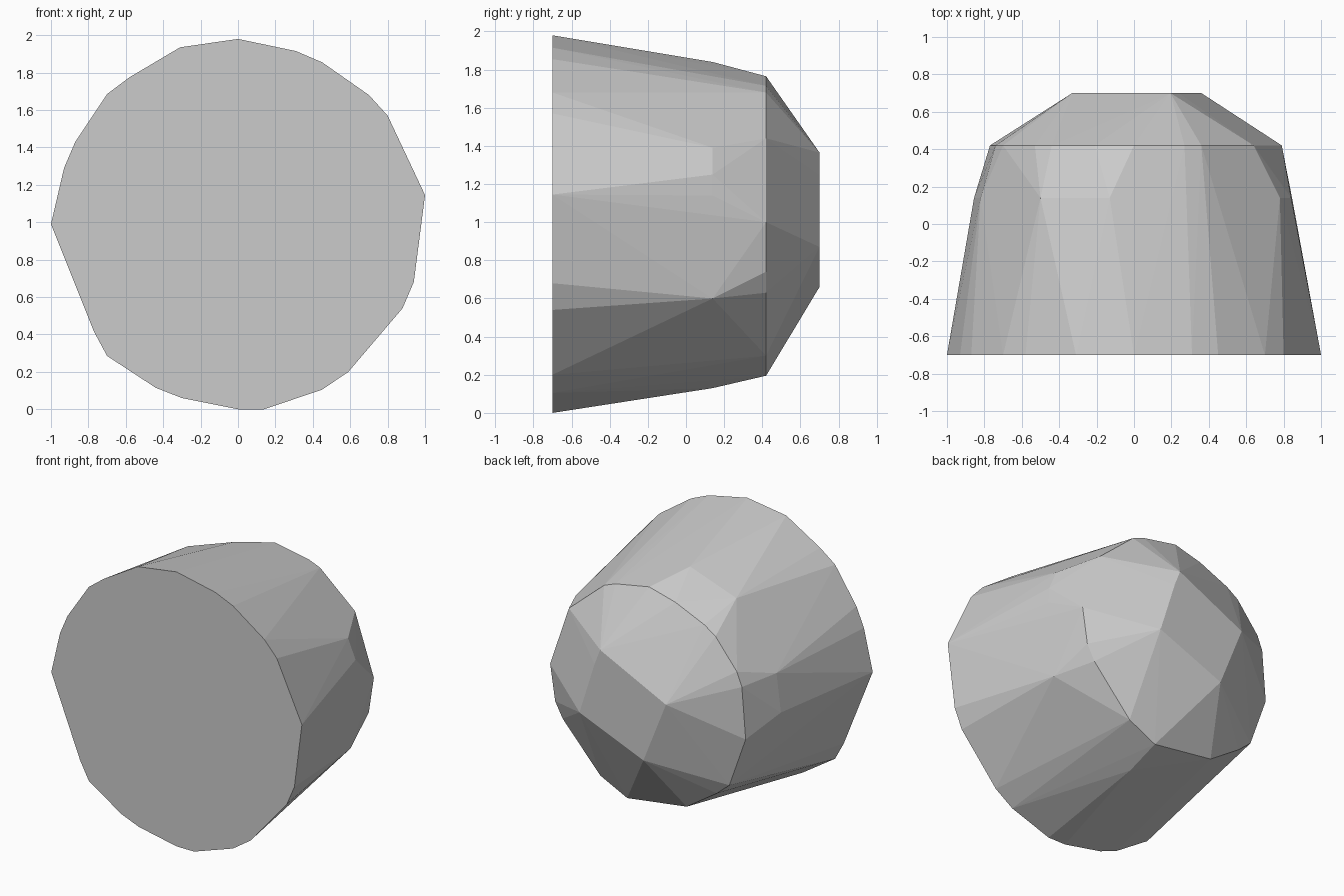
import bpy
import bmesh
from math import radians

if "Cube" in bpy.data.objects:
    bpy.data.objects.remove(bpy.data.objects["Cube"])

# Irregular outlines (x, z) of the faceted stone, front to back
front_outline = [(0, 1.98), (.31, 1.915), (.45, 1.855), (.7, 1.68), (.8, 1.57), (1, 1.145),
                 (.94, .68), (.88, .54), (.59, .2), (.45, .105), (.14, 0), (0, 0),
                 (-.3, .06), (-.44, .115), (-.7, .285), (-.77, .415), (-1, .99),
                 (-.93, 1.29), (-.87, 1.43), (-.7, 1.685), (-.58, 1.775), (-.31, 1.935)]
bulge_points = [(-.13, 1.84), (-.5, 1.71), (-.82, 1.255), (-.855, .98),
                (.78, 1.39), (.84, 1.25), (.845, 1.14), (.8, .6), (.15, .13)]
shoulder_outline = [(0, 1.765), (.27, 1.715), (.36, 1.68), (.64, 1.44), (.79, 1.0), (.75, .74),
                    (.69, .63), (.39, .3), (.175, .195), (-.3, .26), (-.54, .42), (-.64, .505),
                    (-.77, .87), (-.74, 1.24), (-.7, 1.34), (-.53, 1.55), (-.44, 1.61),
                    (-.21, 1.71)]
back_outline = [(.195, 1.365), (.24, 1.25), (.36, .87), (-.15, .66), (-.33, 1.11)]

# Stone body: wrap the outlines in a convex skin
bm = bmesh.new()
for y, outline in ((-.7, front_outline), (.14, bulge_points),
                   (.42, shoulder_outline), (.7, back_outline)):
    for x, z in outline:
        bm.verts.new((x, y, z))
result = bmesh.ops.convex_hull(bm, input=bm.verts)
loose = [v for v in bm.verts if not v.link_faces]
bmesh.ops.delete(bm, geom=loose, context='VERTS')

# Merge coplanar triangles into clean flat facets
bmesh.ops.dissolve_limit(bm, angle_limit=radians(1), verts=bm.verts, edges=bm.edges)
bmesh.ops.recalc_face_normals(bm, faces=bm.faces)

mesh = bpy.data.meshes.new("faceted_stone")
bm.to_mesh(mesh)
bm.free()
bpy.context.collection.objects.link(bpy.data.objects.new("faceted_stone", mesh))
